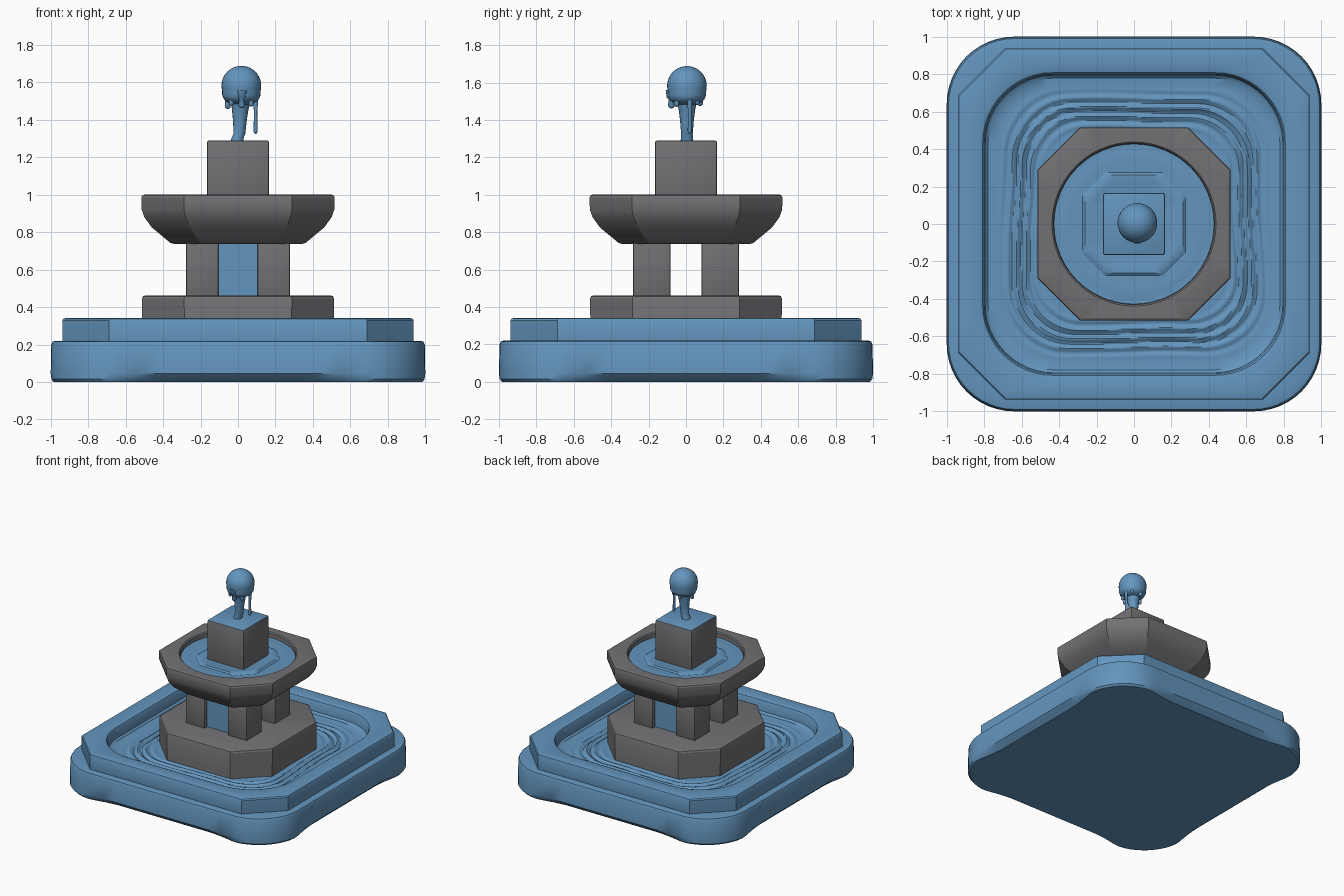
import bpy, bmesh, math
from mathutils import Vector

if "Cube" in bpy.data.objects:
    bpy.data.objects.remove(bpy.data.objects["Cube"])


def material(name, rgb):
    m = bpy.data.materials.new(name)
    m.diffuse_color = (*rgb, 1)
    m.use_nodes = True
    m.node_tree.nodes["Principled BSDF"].inputs["Base Color"].default_value = m.diffuse_color
    return m


BLUE = material("water blue", (0.125, 0.30, 0.51))
GRAY = material("stone gray", (0.165, 0.165, 0.175))


def finish(name, bm, mats, angle=30, rule=None):
    bmesh.ops.recalc_face_normals(bm, faces=bm.faces[:])
    if rule:
        for f in bm.faces:
            f.material_index = rule(f)
    me = bpy.data.meshes.new(name)
    bm.to_mesh(me)
    bm.free()
    ob = bpy.data.objects.new(name, me)
    bpy.context.collection.objects.link(ob)
    for m in mats:
        me.materials.append(m)
    bpy.ops.object.select_all(action='DESELECT')
    ob.select_set(True)
    bpy.context.view_layer.objects.active = ob
    bpy.ops.object.shade_smooth_by_angle(angle=math.radians(angle))
    return ob


def square_loop(half, corner, z, rounded=True, m=12):
    """Square outline with round or cut corners, m points per corner and per side."""
    pts = []
    c = half - corner
    for q in range(4):
        a0 = q * math.pi / 2
        ca, sa = math.cos(a0), math.sin(a0)
        for i in range(m):                       # side at +x
            x, y = half, -c + 2 * c * i / m
            pts.append(Vector((x * ca - y * sa, x * sa + y * ca, z)))
        for i in range(m):                       # corner
            t = i / m
            if rounded:
                x, y = c + corner * math.cos(t * math.pi / 2), c + corner * math.sin(t * math.pi / 2)
            else:
                x, y = half - corner * t, c + corner * t
            pts.append(Vector((x * ca - y * sa, x * sa + y * ca, z)))
    return pts


def circle_like(loop, r, z):
    """Circle whose points line up with those of another loop."""
    return [Vector((p.x, p.y, 0)).normalized() * r + Vector((0, 0, z)) for p in loop]


def loft(loops):
    bm = bmesh.new()
    rows = [[bm.verts.new(p) for p in l] for l in loops]
    n = len(rows[0])
    for a, b in zip(rows, rows[1:]):
        for i in range(n):
            j = (i + 1) % n
            bm.faces.new((a[i], a[j], b[j], b[i]))
    bm.faces.new(rows[0][::-1])
    bm.faces.new(rows[-1])
    return bm


def box(name, lo, hi, mats, bevel=0.008, rule=None):
    bm = bmesh.new()
    bmesh.ops.create_cube(bm, size=1)
    for v in bm.verts:
        v.co = Vector([lo[k] + (v.co[k] + 0.5) * (hi[k] - lo[k]) for k in range(3)])
    if bevel:
        bmesh.ops.bevel(bm, geom=bm.edges[:], offset=bevel, segments=2, profile=0.5, affect='EDGES')
    return finish(name, bm, mats, 30, rule)


def tube(name, path, n=16):
    """Vertical drip: path of (x, y, z, radius)."""
    return finish(name, loft([[Vector((x + r * math.cos(2 * math.pi * i / n),
                                       y + r * math.sin(2 * math.pi * i / n), z))
                               for i in range(n)] for x, y, z, r in path]), [BLUE], 60)


# Lower base: rounded square, foot slightly undercut along the sides
def undercut(loop, amount):
    out = []
    for p in loop:
        t = min(abs(p.x), abs(p.y))
        s = max(0, min(1, (0.72 - t) / 0.3))
        k = 1 - amount * s * s * (3 - 2 * s)
        x, y = (p.x * k, p.y) if abs(p.x) > abs(p.y) else (p.x, p.y * k)
        out.append(Vector((x, y, p.z)))
    return out


base = [(0.99, 0.36, 0, 0.04), (1.0, 0.36, 0.015, 0.03), (1.0, 0.36, 0.045, 0.0),
        (0.997, 0.36, 0.2, 0), (0.99, 0.355, 0.215, 0), (0.975, 0.35, 0.22, 0), (0.9, 0.33, 0.22, 0)]
finish("base_slab", loft([undercut(square_loop(h, c, z), u) for h, c, z, u in base]), [BLUE], 35)

# Upper rim with cut corners outside and a round-cornered basin inside
rim = [square_loop(h, 0.25, z, False) for h, z in
       ((0.935, 0.2), (0.938, 0.225), (0.938, 0.328), (0.933, 0.337), (0.922, 0.341))]
rim += [square_loop(h, c, z) for h, c, z in
        ((0.825, 0.38, 0.341), (0.808, 0.375, 0.335), (0.80, 0.37, 0.32),
         (0.795, 0.37, 0.255), (0.78, 0.37, 0.24), (0.74, 0.36, 0.236))]
# rippled pool surface
for k in range(33):
    h = 0.725 - k * 0.0075
    row = []
    for p in square_loop(h, 0.34 * h / 0.72, 0.236):
        a = math.atan2(p.y, p.x)
        phase = h * 125 + 1.3 * math.sin(3 * a) + 0.8 * math.sin(5 * a + 1)
        p.z += 0.009 * math.sin(phase) * math.sin(math.pi * k / 32)
        row.append(p)
    rim.append(row)
finish("basin_and_pool", loft(rim), [BLUE], 35)


# Eight-sided plinth
def oct_loop(half, z):
    return square_loop(half, 0.44 * half, z, False, 10)


finish("plinth", loft([oct_loop(h, z) for h, z in
                       ((0.51, 0.2), (0.513, 0.445), (0.508, 0.457), (0.495, 0.462))]), [GRAY], 25)

# Four pillars with water sheets between them at front and back
for sx in (-1, 1):
    for sy in (-1, 1):
        xs = sorted((sx * 0.105, sx * 0.277))
        ys = sorted((sy * 0.083, sy * 0.283))
        box("pillar", (xs[0], ys[0], 0.45), (xs[1], ys[1], 0.75), [GRAY])
for s in (-1, 1):
    ys = sorted((s * 0.21, s * 0.25))
    box("water_sheet", (-0.11, ys[0], 0.45), (0.11, ys[1], 0.75), [BLUE], 0)

# Upper bowl
o = oct_loop(0.515, 1.0)
bowl = [oct_loop(h, z) for h, z in ((0.34, 0.737), (0.36, 0.742), (0.46, 0.825), (0.50, 0.88),
                                    (0.514, 0.92), (0.516, 0.985), (0.512, 0.995), (0.502, 1.0))]
bowl += [circle_like(o, r, z) for r, z in ((0.438, 1.0), (0.43, 0.992), (0.425, 0.93))]
finish("upper_bowl", loft(bowl), [GRAY], 25)

# Water in the bowl, with gentle steps around the block
pool = [circle_like(o, r, z) for r, z in ((0.427, 0.935), (0.427, 0.962), (0.40, 0.960), (0.38, 0.964), (0.35, 0.963))]
pool += [oct_loop(h, z) for h, z in ((0.275, 0.962), (0.262, 0.972), (0.225, 0.972), (0.21, 0.968), (0.14, 0.968))]
finish("bowl_water", loft(pool), [BLUE], 35)

# Square block, wet on top
box("block", (-0.165, -0.165, 0.93), (0.165, 0.165, 1.29), [GRAY, BLUE], 0.01,
    lambda f: 1 if f.normal.z > 0.9 else 0)

# Water ball, stem and drips
C = Vector((0.018, 0.005, 1.582))
bm = bmesh.new()
bmesh.ops.create_uvsphere(bm, u_segments=32, v_segments=20, radius=0.106)
for v in bm.verts:
    if v.co.z < -0.03:
        d = (-0.03 - v.co.z) / 0.076
        v.co.x *= 1 + 0.35 * d
        v.co.y *= 1 + 0.35 * d
    v.co += C
finish("water_ball", bm, [BLUE], 80)

tube("water_stem", [(-0.005, 0.005, 1.285, 0.034), (-0.002, 0.005, 1.305, 0.032), (0.008, 0.005, 1.325, 0.031),
                    (0.01, 0.005, 1.40, 0.037), (0.012, 0.005, 1.46, 0.045), (0.015, 0.005, 1.52, 0.06)])
# (x, y, lowest z, thickness) of each drip
for x, y, low, r in ((0.094, 0.02, 1.325, 0.011), (-0.055, 0.0, 1.458, 0.016), (0.02, -0.078, 1.462, 0.018),
                     (0.0, 0.075, 1.475, 0.017), (0.07, -0.05, 1.47, 0.014), (-0.035, -0.05, 1.475, 0.014),
                     (0.07, 0.06, 1.48, 0.013)):
    h = 1.56 - low
    tube("drip", [(x, y, low, r * 0.3), (x, y, low + 0.006, r * 0.8), (x, y, low + 0.015, r),
                  (x, y, low + 0.5 * h, r * 0.8), (x, y, 1.52, r * 1.4), (x, y, 1.56, r * 1.7)], 12)
